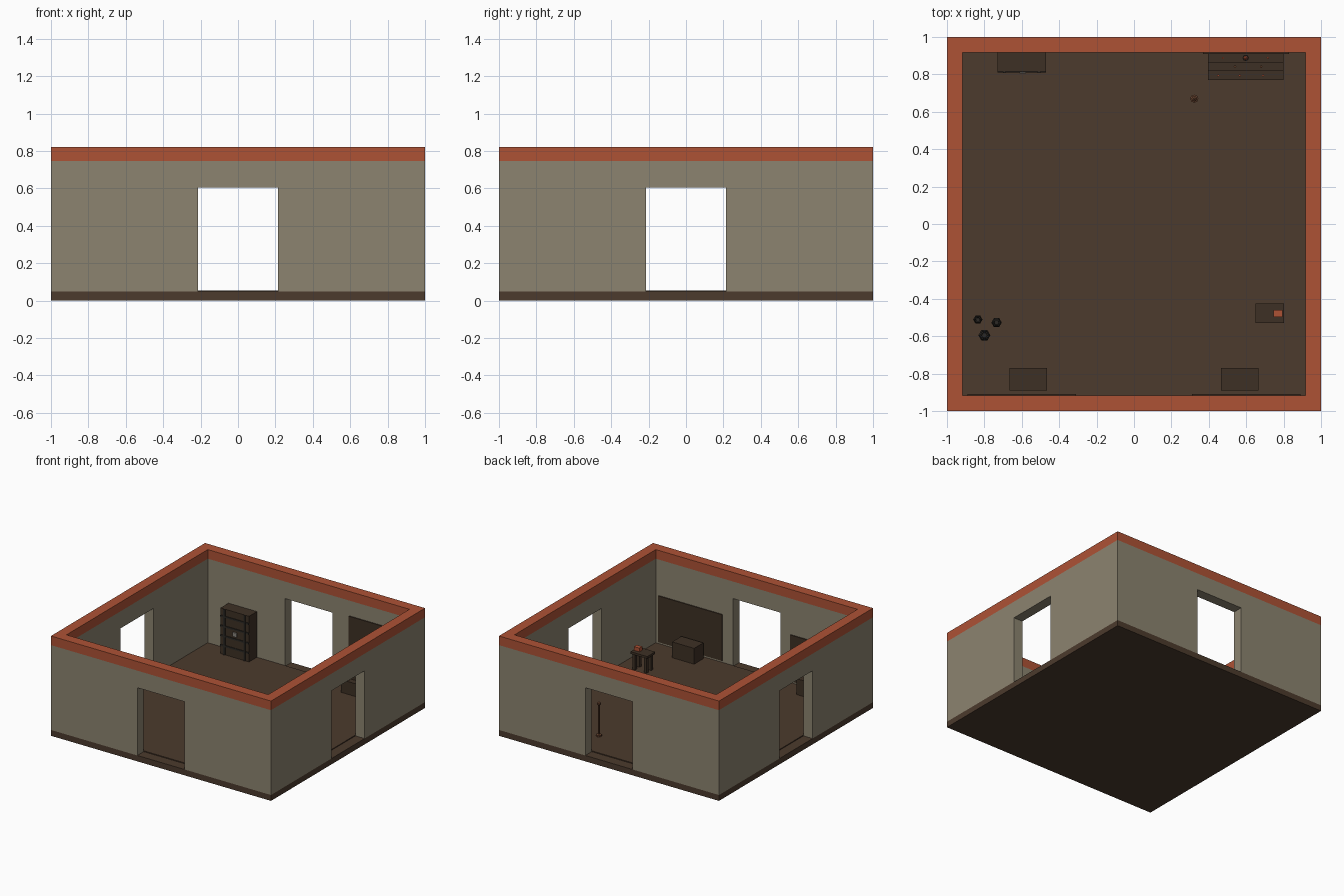
import bpy, bmesh, math
from mathutils import Matrix, Vector

if "Cube" in bpy.data.objects:
    bpy.data.objects.remove(bpy.data.objects["Cube"])


def material(name, rgb):
    m = bpy.data.materials.new(name)
    m.diffuse_color = (*rgb, 1)
    m.use_nodes = True
    m.node_tree.nodes["Principled BSDF"].inputs["Base Color"].default_value = m.diffuse_color
    return m


STONE = material("grey plaster", (0.262, 0.230, 0.162))
CLAY = material("terracotta", (0.42, 0.085, 0.036))
EARTH = material("brown floor", (0.072, 0.043, 0.026))
WOOD = material("dark wood", (0.048, 0.030, 0.018))
IRON = material("dark iron", (0.025, 0.022, 0.018))
BRONZE = material("bronze", (0.12, 0.05, 0.025))
METAL = material("pale metal", (0.25, 0.23, 0.20))


def finish(name, bm, mat):
    bmesh.ops.recalc_face_normals(bm, faces=bm.faces)
    me = bpy.data.meshes.new(name)
    bm.to_mesh(me)
    bm.free()
    me.materials.append(mat)
    ob = bpy.data.objects.new(name, me)
    bpy.context.collection.objects.link(ob)
    return ob


def boxes(name, mat, *spans):
    """One object from boxes given as (x0, x1, y0, y1, z0, z1)."""
    bm = bmesh.new()
    for x0, x1, y0, y1, z0, z1 in spans:
        mid = Vector((x0 + x1, y0 + y1, z0 + z1)) / 2
        size = Matrix.Diagonal((x1 - x0, y1 - y0, z1 - z0, 1))
        bmesh.ops.create_cube(bm, size=1, matrix=Matrix.Translation(mid) @ size)
    return finish(name, bm, mat)


def lathe(name, mat, x, y, profile, sides=8):
    """Turn a (radius, height) profile around a vertical axis."""
    bm = bmesh.new()
    rings = []
    for r, z in profile:
        rings.append([bm.verts.new((x + r * math.cos(math.tau * i / sides),
                                    y + r * math.sin(math.tau * i / sides), z))
                      for i in range(sides)])
    for a, b in zip(rings, rings[1:]):
        for i in range(sides):
            j = (i + 1) % sides
            bm.faces.new((a[i], a[j], b[j], b[i]))
    bm.faces.new(rings[0])
    bm.faces.new(rings[-1])
    return finish(name, bm, mat)


IN = 0.917


def ring(name, mat, outline):
    """Four mitred walls from one (x, z) outline; edges 0 and 2 are the mitres."""
    bm = bmesh.new()
    n = len(outline)
    for k in range(4):
        rot = Matrix.Rotation(k * math.pi / 2, 3, 'Z')
        outer = [bm.verts.new(rot @ Vector((x, -1, z))) for x, z in outline]
        inner = [bm.verts.new(rot @ Vector((max(-IN, min(IN, x)), -IN, z))) for x, z in outline]
        bm.faces.new(outer)
        bm.faces.new(inner[::-1])
        for i in range(n):
            if i not in (0, 2):
                j = (i + 1) % n
                bm.faces.new((outer[i], inner[i], inner[j], outer[j]))
    bmesh.ops.remove_doubles(bm, verts=bm.verts, dist=1e-4)
    return finish(name, bm, mat)


# Room shell: slab, raised floor, walls with a doorway each side, coping
F = 0.055
D = 0.215
boxes("base_slab", EARTH, (-1, 1, -1, 1, 0, 0.048))
boxes("floor", EARTH, (-IN, IN, -IN, IN, 0.04, F))
ring("walls", STONE, [(-1, 0.048), (-1, 0.745), (1, 0.745), (1, 0.048),
                      (D, 0.048), (D, 0.605), (-D, 0.605), (-D, 0.048)])
ring("coping", CLAY, [(-1, 0.745), (-1, 0.82), (1, 0.82), (1, 0.745)])

# Wall panels and storage chests, one each side of the front door
for side, s in (("right", 1), ("left", -1)):
    x0, x1 = sorted((s * 0.31, s * 0.89))
    boxes(side + "_wall_panel", WOOD, (x0, x1, -IN - 0.002, -0.909, 0.07, 0.45))
    x0, x1 = sorted((s * 0.465, s * 0.665))
    boxes(side + "_chest", WOOD, (x0, x1, -0.89, -0.77, F, 0.185))

# Cabinet with banding and a lock plate
boxes("cabinet", WOOD, (-0.73, -0.47, 0.815, IN, F, 0.43))
bands = [(-0.73, -0.47, 0.81, 0.816, z, z + 0.014) for z in (0.12, 0.2, 0.28, 0.36)]
bands += [(x, x + 0.014, 0.808, 0.816, F, 0.43) for x in (-0.70, -0.515)]
boxes("cabinet_bands", IRON, *bands)
boxes("cabinet_lock", METAL, (-0.612, -0.578, 0.804, 0.812, 0.23, 0.265))

# Stepped display stand against a backing panel
boxes("stand_back_panel", WOOD, (0.37, 0.83, 0.909, IN + 0.002, 0.30, 0.62))
tiers = [(0.77, 0.818, 0.16), (0.818, 0.864, 0.23), (0.864, 0.91, 0.30)]
boxes("display_steps", WOOD, *[(0.395, 0.8, y0, y1, F, z) for y0, y1, z in tiers])
for x, y, z in ((0.45, 0.795, 0.16), (0.565, 0.795, 0.16), (0.69, 0.795, 0.16),
                (0.475, 0.888, 0.30), (0.715, 0.888, 0.30)):
    lathe("small_candle", CLAY, x, y, [(0.006, z), (0.006, z + 0.035)], 6)
for x in (0.54, 0.68):
    lathe("small_cup", BRONZE, x, 0.841, [(0.005, 0.23), (0.007, 0.25)], 6)
lathe("centre_bowl", IRON, 0.597, 0.888, [(0.01, 0.30), (0.017, 0.325)])
lathe("centre_ember", CLAY, 0.597, 0.888, [(0.012, 0.32), (0.012, 0.332), (0.004, 0.342)])

# Lamp stand
lathe("lamp_stand", BRONZE, 0.322, 0.67,
      [(0.022, F), (0.022, 0.066), (0.006, 0.07), (0.006, 0.305),
       (0.015, 0.315), (0.015, 0.325), (0.004, 0.335)])

# Side table with a book
boxes("side_table", WOOD, (0.65, 0.803, -0.528, -0.425, 0.182, 0.2),
      *[(x, x + 0.024, y, y + 0.024, F, 0.183)
        for x in (0.662, 0.767) for y in (-0.518, -0.459)])
boxes("book", CLAY, (0.745, 0.795, -0.496, -0.46, 0.2, 0.23))

# Open six-sided jars in the corner
for x, y, r in ((-0.835, -0.511, 0.025), (-0.735, -0.527, 0.028), (-0.80, -0.595, 0.032)):
    h = r * 3.4
    lathe("jar", IRON, x, y,
          [(r * 0.6, F), (r, F + h * 0.5), (r * 0.65, F + h * 0.85), (r * 0.75, F + h),
           (r * 0.5, F + h), (r * 0.45, F + h * 0.7)], 6)
